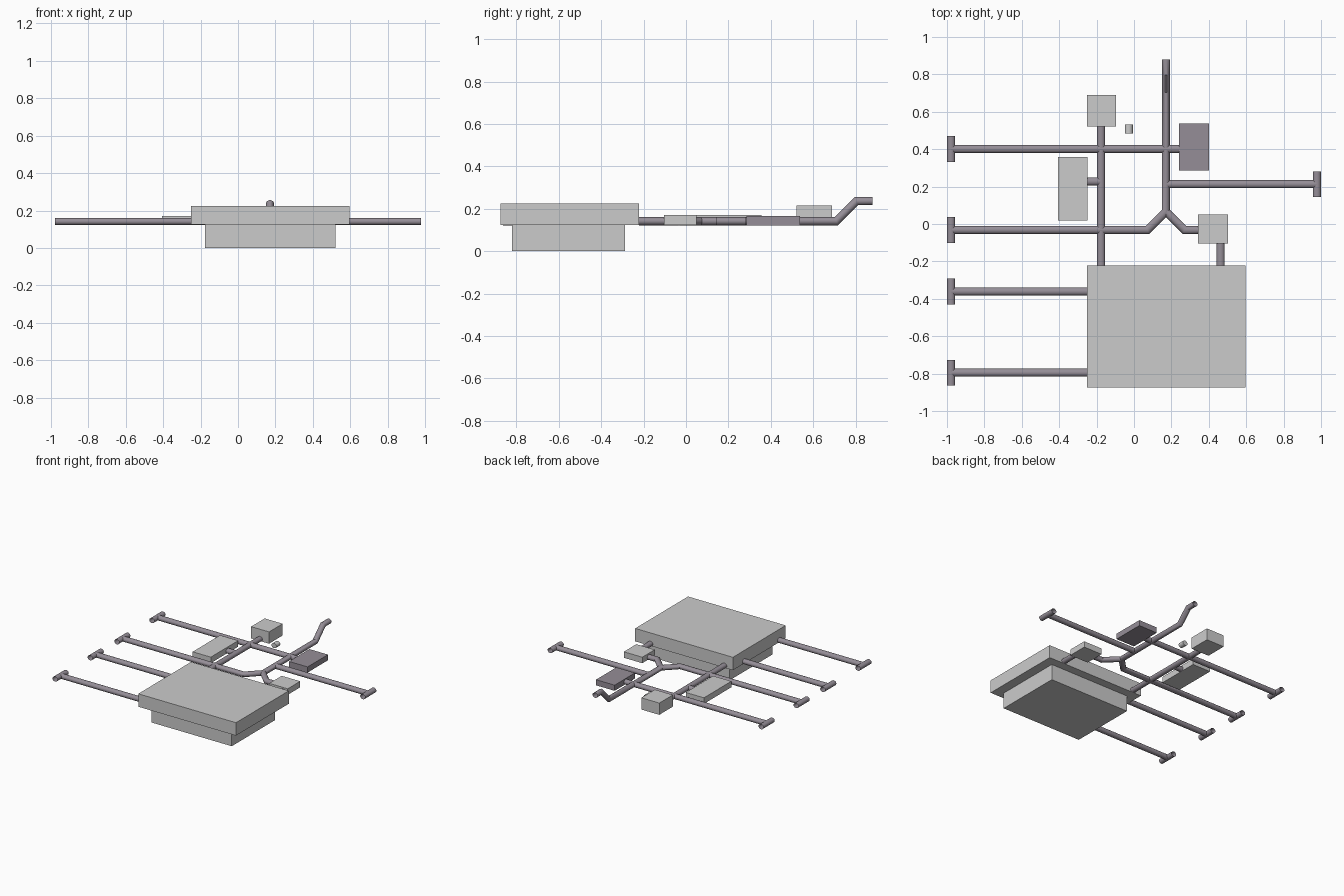
import bpy, bmesh, math
from mathutils import Vector

if "Cube" in bpy.data.objects:
    bpy.data.objects.remove(bpy.data.objects["Cube"])

def material(name, rgb):
    m = bpy.data.materials.new(name)
    m.diffuse_color = (*rgb, 1)
    m.use_nodes = True
    m.node_tree.nodes["Principled BSDF"].inputs["Base Color"].default_value = m.diffuse_color
    return m

GRAY = material("light gray", (0.6, 0.6, 0.6))
MAUVE = material("mauve gray", (0.30, 0.27, 0.31))
Z = 0.141          # pipe centre height
RH, RV = 0.0218, 0.0195   # pipe radius across and up
SIDES = 16

def finish(name, bm, mat, smooth=False):
    bmesh.ops.recalc_face_normals(bm, faces=bm.faces)
    me = bpy.data.meshes.new(name)
    bm.to_mesh(me)
    bm.free()
    me.materials.append(mat)
    ob = bpy.data.objects.new(name, me)
    bpy.context.collection.objects.link(ob)
    if smooth:
        bpy.ops.object.select_all(action='DESELECT')
        ob.select_set(True)
        bpy.context.view_layer.objects.active = ob
        bpy.ops.object.shade_smooth_by_angle(angle=math.radians(35))
    return ob

def box(name, x0, x1, y0, y1, z0, z1, mat=GRAY):
    bm = bmesh.new()
    bmesh.ops.create_cube(bm, size=1)
    for v in bm.verts:
        v.co = (x0 if v.co.x < 0 else x1,
                y0 if v.co.y < 0 else y1,
                z0 if v.co.z < 0 else z1)
    return finish(name, bm, mat)

def tube(name, path, mat=MAUVE, capped=False):
    """Open round tube along a path, mitred at the bends."""
    pts = [Vector((p[0], p[1], p[2] if len(p) > 2 else Z)) for p in path]
    bm = bmesh.new()
    rings = []
    for i, p in enumerate(pts):
        d_in = (p - pts[i - 1]).normalized() if i else (pts[1] - p).normalized()
        d_out = (pts[i + 1] - p).normalized() if i < len(pts) - 1 else d_in
        plane = (d_in + d_out).normalized()
        side = d_in.cross(Vector((0, 0, 1))).normalized()
        up = side.cross(d_in).normalized()
        ring = []
        for k in range(SIDES):
            a = 2 * math.pi * (k + 0.5) / SIDES
            off = side * RH * math.cos(a) + up * RV * math.sin(a)
            # slide along the pipe onto the mitre plane
            off -= d_in * (off.dot(plane) / d_in.dot(plane))
            ring.append(bm.verts.new(p + off))
        rings.append(ring)
    for a, b in zip(rings, rings[1:]):
        for k in range(SIDES):
            n = (k + 1) % SIDES
            bm.faces.new((a[k], a[n], b[n], b[k]))
    if capped:
        bm.faces.new(rings[0])
        bm.faces.new(rings[-1])
    return finish(name, bm, mat, True)

# Main tank with its narrower sump
box("tank_top", -0.25, 0.595, -0.875, -0.222, 0.124, 0.225)
box("tank_sump", -0.176, 0.52, -0.82, -0.288, 0, 0.124)

# Equipment boxes
box("tall_box", -0.252, -0.097, 0.522, 0.69, 0.124, 0.216)
box("long_box", -0.405, -0.248, 0.018, 0.357, 0.124, 0.171)
box("side_box", 0.343, 0.503, -0.104, 0.05, 0.124, 0.171)
box("dark_box", 0.241, 0.402, 0.286, 0.538, 0.122, 0.166, MAUVE)
tube("small_stub", [(-0.028, 0.485), (-0.028, 0.532)], GRAY, True)

# Side pipes ending in tee pieces
TX = 0.978
tube("upper_left_pipe", [(-TX, 0.401), (0.241, 0.401)])
tube("tank_pipe_rear", [(-TX, -0.361), (-0.25, -0.361)])
tube("tank_pipe_front", [(-TX, -0.795), (-0.25, -0.795)])
tube("right_pipe", [(0.171, 0.213), (TX, 0.213)])
for i, (x, y) in enumerate([(-TX, 0.401), (-TX, -0.032), (-TX, -0.361),
                            (-TX, -0.795), (TX, 0.213)]):
    tube(f"tee_end_{i + 1}", [(x, y - 0.069), (x, y + 0.069)])

# Long run: left pipe, fork, rear pipe and raised outlet
tube("outlet_pipe", [(-TX, -0.032), (0.072, -0.032), (0.171, 0.067),
                     (0.171, 0.71), (0.171, 0.805, 0.236), (0.171, 0.88, 0.236)])
tube("fork_branch", [(0.171, 0.067), (0.27, -0.032), (0.343, -0.032)])

# Short connections
tube("riser_pipe", [(-0.176, -0.222), (-0.176, 0.522)])
tube("long_box_link", [(-0.248, 0.227), (-0.176, 0.227)])
tube("side_box_link", [(0.463, -0.222), (0.463, -0.104)])
